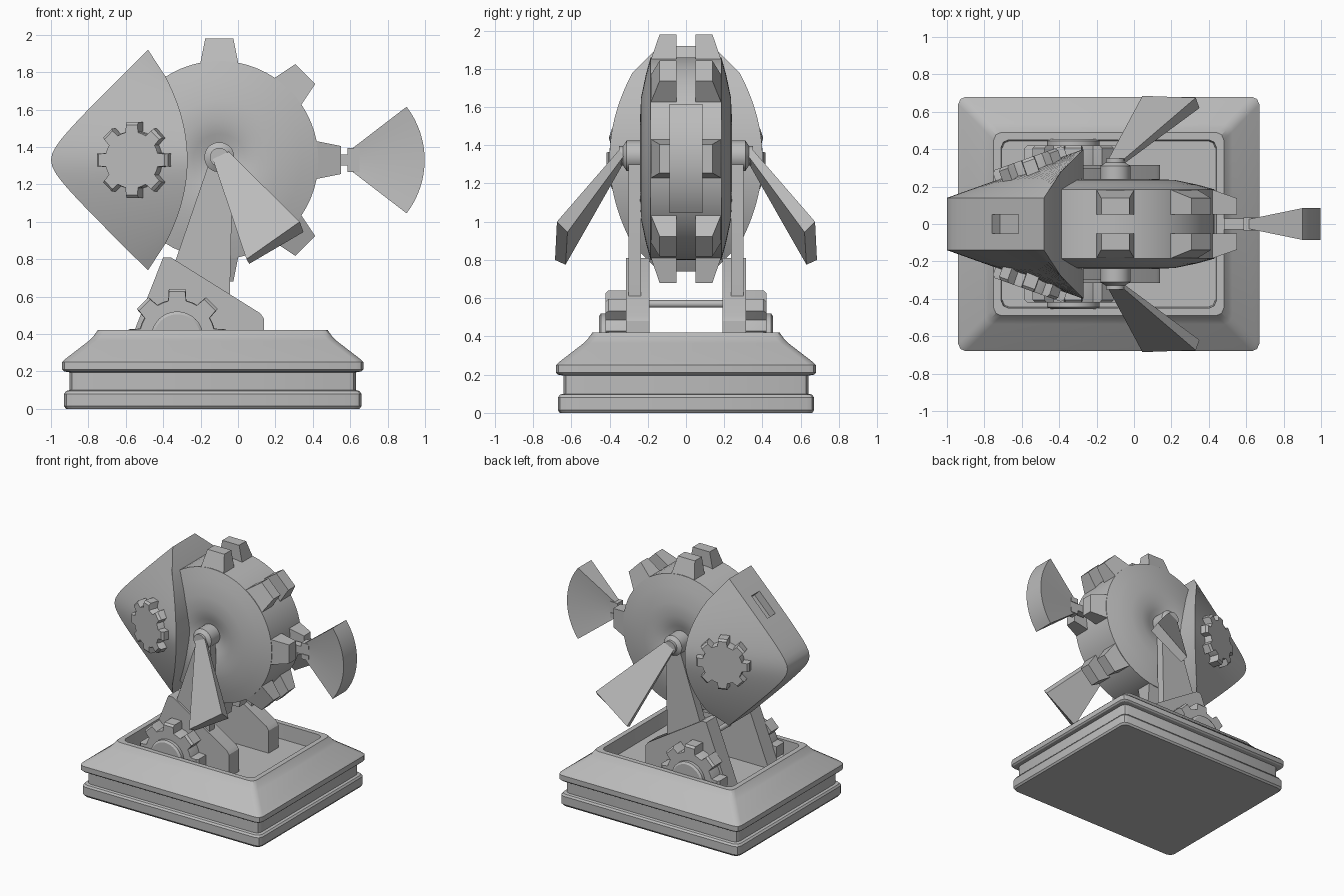
import bpy, bmesh
from math import sin, cos, pi, radians, sqrt
from mathutils import Matrix, Vector

cube = bpy.data.objects.get("Cube")
if cube:
    bpy.data.objects.remove(cube)

gray = bpy.data.materials.new("plain_gray")
gray.use_nodes = True
gray.diffuse_color = (0.5, 0.5, 0.5, 1)
gray.node_tree.nodes["Principled BSDF"].inputs["Base Color"].default_value = (0.5, 0.5, 0.5, 1)
parts = []
SIDES = (("left", 1), ("right", -1))
CX, CZ = -0.10, 1.33          # wheel axle


def loft(name, rings, loc=(0, 0, 0), turn=0):
    """Skin closed rings of equal length and cap both ends."""
    bm = bmesh.new()
    rows = [[bm.verts.new(p) for p in ring] for ring in rings]
    n = len(rows[0])
    for a, b in zip(rows, rows[1:]):
        for i in range(n):
            j = (i + 1) % n
            bm.faces.new((a[i], a[j], b[j], b[i]))
    bm.faces.new(rows[0])
    bm.faces.new(rows[-1])
    bmesh.ops.recalc_face_normals(bm, faces=bm.faces)
    mesh = bpy.data.meshes.new(name)
    bm.to_mesh(mesh)
    bm.free()
    mesh.materials.append(gray)
    ob = bpy.data.objects.new(name, mesh)
    ob.location = loc
    ob.rotation_euler.z = turn
    bpy.context.collection.objects.link(ob)
    parts.append(ob)
    return ob


def circle(r, y, n=48):
    return [(r * cos(2 * pi * i / n), y, r * sin(2 * pi * i / n)) for i in range(n)]


def lathe(name, profile, loc, n=48):
    return loft(name, [circle(r, y, n) for r, y in profile], loc)


def prism(name, outline, y0, y1):
    return loft(name, [[(x, y, z) for x, z in outline] for y in (y0, y1)])


def cog_ring(root, tip, y, n=8):
    ring = []
    for k in range(n):
        a = 2 * pi * k / n
        for r, d in ((root, -0.24), (tip, -0.17), (tip, 0.17), (root, 0.24), (root, pi / n)):
            ring.append((r * cos(a + d), y, r * sin(a + d)))
    return ring


def cog(name, root, tip, y0, y1, loc, turn=0):
    s = 0.015 if y1 > y0 else -0.015
    rings = [cog_ring(root, tip, y0), cog_ring(root, tip, y1 - s),
             cog_ring(root - 0.004, tip - 0.015, y1)]
    return loft(name, rings, loc, turn)


def tray_ring(inset, z, c=0.04):
    hx, hy = 0.805 - inset, 0.68 - inset
    quarter = [(hx, hy - c), (hx - c * 0.3, hy - c * 0.3), (hx - c, hy)]
    pts = quarter + [(-x, y) for x, y in quarter[::-1]]
    pts += [(-x, -y) for x, y in pts]
    return [(x, y, z) for x, y in pts]


# stepped base with sunken top
base_profile = [(0.02, 0), (0.01, 0.015), (0.01, 0.08), (0.02, 0.095), (0.04, 0.1),
                (0.04, 0.195), (0.01, 0.2), (0, 0.21), (0, 0.25), (0.015, 0.265),
                (0.145, 0.365), (0.165, 0.385), (0.19, 0.42), (0.23, 0.42), (0.235, 0.3)]
loft("base", [tray_ring(o, z) for o, z in base_profile], (-0.135, 0, 0))

# domed wheel with a dimple at the axle
side = [(0.02, 0.19), (0.08, 0.2), (0.14, 0.225), (0.22, 0.24), (0.32, 0.235),
        (0.44, 0.21), (0.53, 0.185)]
lathe("wheel", [(r, -y) for r, y in side] + side[::-1], (CX, 0, CZ), 64)

# twin rows of tapered wheel teeth
for k in range(-2, 3):
    out = Vector((cos(k * pi / 4), 0, sin(k * pi / 4)))
    tan = Vector((-out.z, 0, out.x))
    for label, s in SIDES:
        rings = []
        for r, w, y in ((0.5, 0.105, 0.19), (0.65, 0.075, 0.138)):
            rings.append([out * r + tan * t + Vector((0, s * d, 0))
                          for t, d in ((-w, 0.05), (w, 0.05), (w, y), (-w, y))])
        loft(f"wheel_tooth_{label}_{k + 3}", rings, (CX, 0, CZ))

# flared hood around the rear of the wheel
rings = []
for i in range(33):
    t = 1 - i / 16
    ox, oz = -1.09 + sqrt((0.602 * t) ** 2 + 0.09 ** 2), CZ + 0.59 * t
    ix, iz, iy = -0.27 - 0.12 * t * t, CZ + 0.45 * t, 0.40 - 0.12 * t * t
    rings.append([(ix, -iy, iz), (ox, -0.14, oz), (ox, 0.14, oz), (ix, iy, iz)])
hood = loft("hood", rings)

# slot cut in the upper flank of the hood
cutter = loft("slot_cutter", [[(x, y, z) for x, y in ((-0.1, -0.05), (0.1, -0.05), (0.1, 0.05), (-0.1, 0.05))]
                              for z in (-0.07, 0.07)], (-0.695, 0, 1.72))
cutter.rotation_euler.y = radians(-45)
cutter.hide_render = True
cut = hood.modifiers.new("slot", "BOOLEAN")
cut.operation, cut.object, cut.solver = "DIFFERENCE", cutter, "EXACT"
bpy.context.view_layer.objects.active = hood
bpy.ops.object.modifier_apply(modifier="slot")
parts.remove(cutter)
bpy.data.objects.remove(cutter)

# parts mirrored on both sides
for label, s in SIDES:
    cog(f"hood_gear_{label}", 0.155, 0.205, -0.04 * s, 0.055 * s,
        (-0.55, 0.30 * s, CZ), s * radians(19.6))

    prism(f"bracket_{label}", [(-0.60, 0.3), (-0.40, 0.81), (-0.36, 0.81), (0.12, 0.51),
                               (0.14, 0.48), (0.14, 0.3)], 0.19 * s, 0.315 * s)
    prism(f"arm_{label}", [(-0.40, 0.6), (-0.16, 1.3), (-0.16, 1.38), (-0.13, 1.415), (-0.07, 1.415),
                           (-0.04, 1.38), (-0.03, 1.2), (-0.045, 0.55)], 0.235 * s, 0.30 * s)

    gear_at = (-0.325, 0, 0.38)
    cog(f"base_gear_{label}", 0.205, 0.265, 0.31 * s, 0.42 * s, gear_at)
    lathe(f"base_gear_hub_{label}", [(0.14, 0.40 * s), (0.14, 0.445 * s), (0.125, 0.455 * s)], gear_at)

    lathe(f"axle_cap_{label}", [(0.08, 0.18 * s), (0.08, 0.31 * s), (0.05, 0.33 * s), (0.05, 0.35 * s)],
          (CX, 0, 1.345))

    # side paddle widening away from the axle
    near = [(-0.05, 0.35, 1.375), (-0.05, 0.325, 1.345), (-0.12, 0.325, 1.31), (-0.135, 0.35, 1.335)]
    far = [(0.33, 0.675, 1.0), (0.35, 0.62, 0.945), (0.06, 0.63, 0.775), (0.045, 0.685, 0.80)]
    loft(f"side_paddle_{label}", [[(x, y * s, z) for x, y, z in ring] for ring in (near, far)])

# cross rod between the brackets
lathe("cross_rod", [(0.02, -0.2), (0.02, 0.2)], (-0.25, 0, 0.57), 16)

# front fan blade, thicker toward its rim
rings = []
for i in range(17):
    a = radians(-37.5 + 75 * i / 16)
    rings.append([(0.53 + r * cos(a), y, CZ + r * sin(a))
                  for r, y in ((0.1, -0.025), (0.468, -0.085), (0.468, 0.085), (0.1, 0.025))])
loft("fan_blade", rings)

# fan hinge
prism("hinge_pin", [(0.48, 1.30), (0.65, 1.30), (0.65, 1.36), (0.48, 1.36)], -0.03, 0.03)
for label, z in (("upper", 1.375), ("lower", 1.285)):
    prism(f"hinge_knuckle_{label}", [(0.585, z - 0.02), (0.65, z - 0.02), (0.65, z + 0.02),
                                     (0.585, z + 0.02)], -0.035, 0.035)

bpy.ops.object.select_all(action="DESELECT")
for ob in parts:
    ob.select_set(True)
bpy.context.view_layer.objects.active = parts[0]
bpy.ops.object.shade_smooth_by_angle(angle=radians(30))
